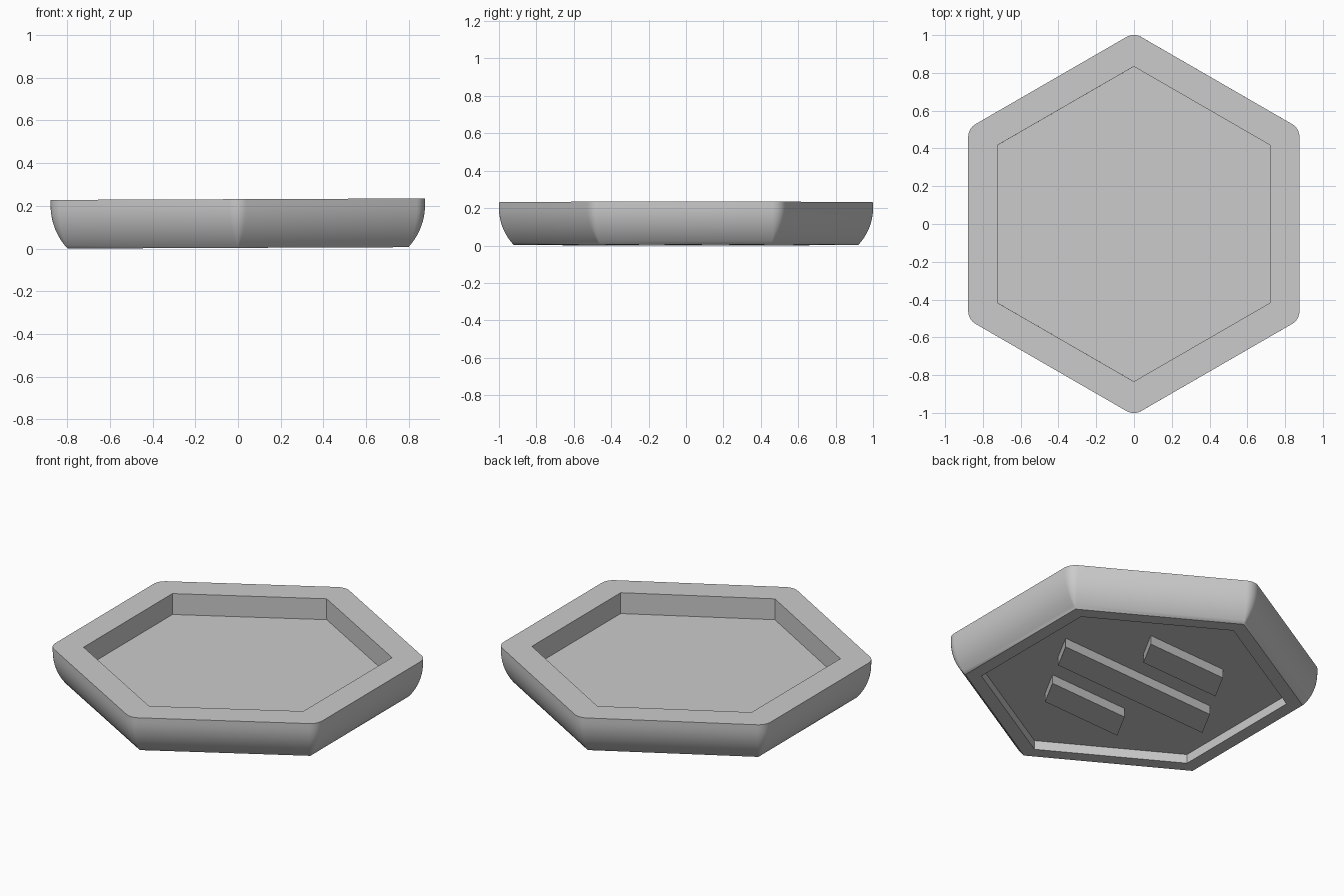
import bpy, bmesh
from math import pi, cos, sin, asin
from mathutils import Matrix, Vector

if "Cube" in bpy.data.objects:
    bpy.data.objects.remove(bpy.data.objects["Cube"])

HEIGHT = 0.228
CORE = 0.798          # apothem of the sharp bottom hexagon
BULGE = 0.079         # how far the side swells outward
HOLE = 0.722          # apothem of both recesses
PLATE_TOP, PLATE_BOTTOM = 0.104, 0.054
CORNER_STEPS = 8
REST = Matrix.Translation((0, 0, 0.0032)) @ Matrix.Rotation(-0.004, 4, 'Y')

grey = bpy.data.materials.new("light_grey")
grey.use_nodes = True
colour = (0.6, 0.6, 0.6, 1)
grey.diffuse_color = colour
grey.node_tree.nodes["Principled BSDF"].inputs["Base Color"].default_value = colour


def finish(bm, name):
    bmesh.ops.remove_doubles(bm, verts=bm.verts, dist=0.0002)
    bmesh.ops.recalc_face_normals(bm, faces=bm.faces)
    mesh = bpy.data.meshes.new(name)
    bm.transform(REST)
    bm.to_mesh(mesh)
    bm.free()
    mesh.materials.append(grey)
    obj = bpy.data.objects.new(name, mesh)
    bpy.context.collection.objects.link(obj)
    return obj


def hex_loop(bm, apothem, radius, z):
    """Hexagon with points on the y axis, grown outward by a corner radius."""
    loop = []
    for k in range(6):
        mid = pi / 6 + k * pi / 3
        reach = apothem / cos(pi / 6)
        for s in range(CORNER_STEPS + 1):
            a = mid + (s / CORNER_STEPS - 0.5) * pi / 3
            loop.append(bm.verts.new((reach * cos(mid) + radius * cos(a),
                                      reach * sin(mid) + radius * sin(a), z)))
    return loop


# Tray: recess floor, walls, rim, swelling side, underside rim and recess
CURVE_TOP = 0.2
arc_radius = (BULGE ** 2 + CURVE_TOP ** 2) / (2 * BULGE)
sweep = asin(CURVE_TOP / arc_radius)
profile = [(HOLE, 0, PLATE_TOP), (HOLE, 0, HEIGHT), (CORE, BULGE, HEIGHT)]
for i in range(11):
    a = sweep * i / 10
    profile.append((CORE, BULGE - arc_radius * (1 - cos(a)),
                    CURVE_TOP - arc_radius * sin(a)))
profile += [(HOLE, 0, 0), (HOLE, 0, PLATE_BOTTOM)]

bm = bmesh.new()
loops = [hex_loop(bm, *p) for p in profile]
for upper, lower in zip(loops, loops[1:]):
    n = len(upper)
    for i in range(n):
        j = (i + 1) % n
        bm.faces.new((upper[i], lower[i], lower[j], upper[j]))
bm.faces.new(loops[0])
bm.faces.new(loops[-1])
tray = finish(bm, "hexagonal_tray")
bpy.ops.object.select_all(action='DESELECT')
tray.select_set(True)
bpy.context.view_layer.objects.active = tray
bpy.ops.object.shade_smooth_by_angle(angle=pi / 6)


# Slanted ribs under the plate
def rib(name, x, y, length):
    along = Vector((0.998, 0.05, 0)) * length / 2
    across = Vector((0.097, 0.178, 0)) / 2
    centre = Vector((x, y, 0.001))
    bm = bmesh.new()
    base = [bm.verts.new(centre + along * u + across * v)
            for u, v in ((-1, -1), (1, -1), (1, 1), (-1, 1))]
    face = bm.faces.new(base)
    moved = bmesh.ops.extrude_face_region(bm, geom=[face])["geom"]
    bmesh.ops.translate(bm, vec=(0, 0, PLATE_BOTTOM + 0.004),
                        verts=[g for g in moved if isinstance(g, bmesh.types.BMVert)])
    return finish(bm, name)


rib("middle_rib", 0, 0, 1.06)
rib("back_rib", -0.067, 0.332, 0.53)
rib("front_rib", 0.067, -0.332, 0.53)
